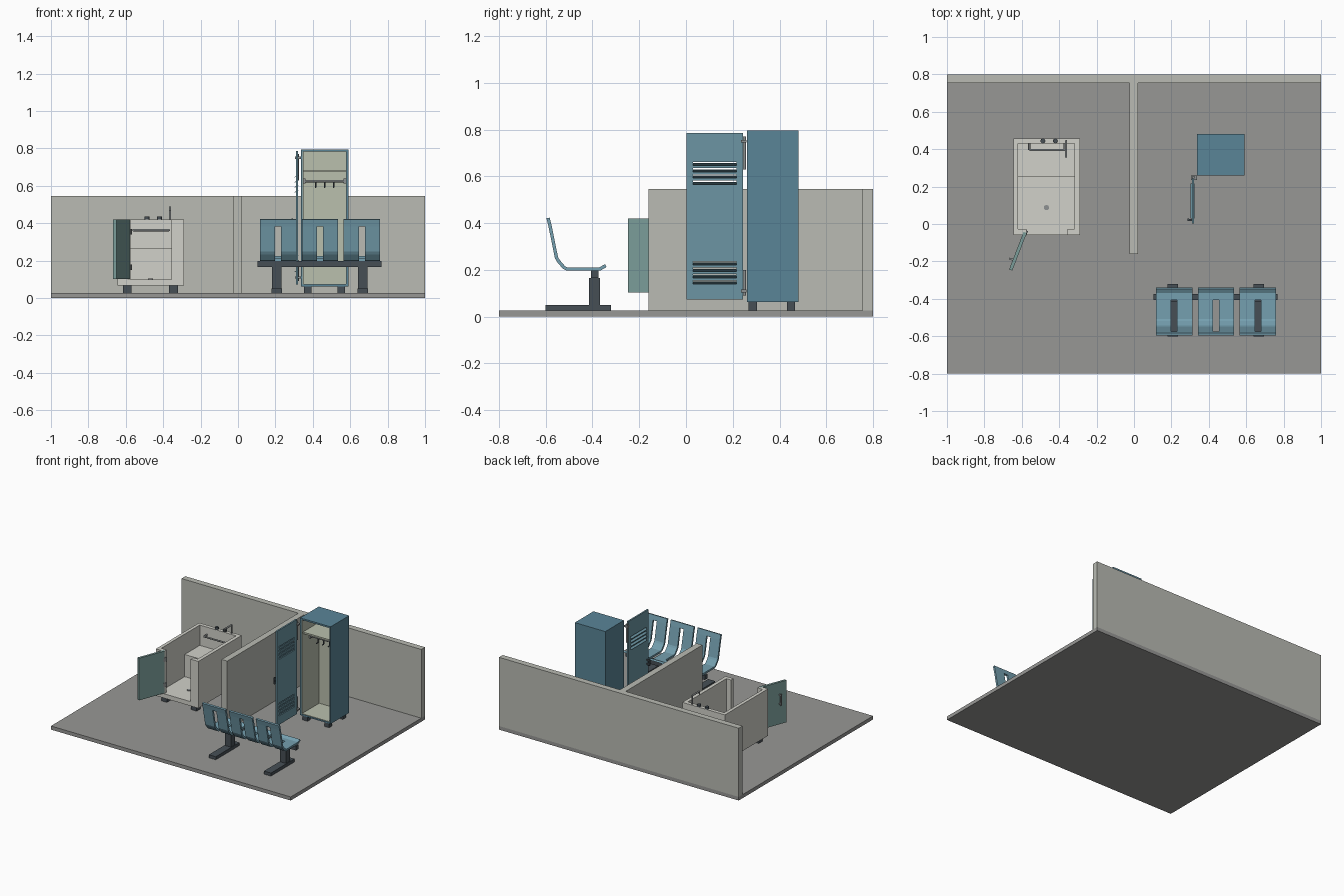
import bpy, bmesh, math
from mathutils import Vector, Matrix

if "Cube" in bpy.data.objects:
    bpy.data.objects.remove(bpy.data.objects["Cube"])


def material(name, r, g, b):
    m = bpy.data.materials.new(name)
    m.diffuse_color = (*[(c / 255) ** 2.2 for c in (r, g, b)], 1)
    m.use_nodes = True
    m.node_tree.nodes["Principled BSDF"].inputs["Base Color"].default_value = m.diffuse_color
    return m


FLOOR = material("floor_grey", 150, 150, 148)
WALL = material("wall_grey", 184, 186, 178)
TUB = material("warm_white", 208, 208, 200)
BLUE = material("locker_blue", 90, 132, 150)
PALE = material("door_blue", 108, 148, 162)
SEAT = material("seat_blue", 116, 158, 174)
GREEN = material("tub_door_green", 122, 156, 152)
LINER = material("locker_liner", 184, 190, 172)
DARK = material("dark_metal", 72, 80, 86)
STEEL = material("steel", 140, 144, 145)


def finish(name, bm, mat):
    bmesh.ops.recalc_face_normals(bm, faces=bm.faces)
    me = bpy.data.meshes.new(name)
    bm.to_mesh(me)
    bm.free()
    me.materials.append(mat)
    ob = bpy.data.objects.new(name, me)
    bpy.context.collection.objects.link(ob)
    return ob


def boxes(name, mat, *spans):
    """Each span is (x0, x1, y0, y1, z0, z1)."""
    bm = bmesh.new()
    for x0, x1, y0, y1, z0, z1 in spans:
        m = Matrix.Translation(((x0 + x1) / 2, (y0 + y1) / 2, (z0 + z1) / 2))
        m = m @ Matrix.Diagonal((x1 - x0, y1 - y0, z1 - z0, 1))
        bmesh.ops.create_cube(bm, size=1, matrix=m)
    return finish(name, bm, mat)


def prism(name, mat, plan, z0, z1):
    """Plan outline extruded upwards."""
    bm = bmesh.new()
    f = bm.faces.new([bm.verts.new((x, y, z0)) for x, y in plan])
    g = bmesh.ops.extrude_face_region(bm, geom=[f])
    bmesh.ops.translate(bm, vec=(0, 0, z1 - z0),
                        verts=[v for v in g["geom"] if isinstance(v, bmesh.types.BMVert)])
    return finish(name, bm, mat)


def rod(name, mat, r, *pts, sides=12):
    """Round bar through the points."""
    bm = bmesh.new()
    for a, b in zip(pts, pts[1:]):
        a, b = Vector(a), Vector(b)
        d = b - a
        m = Matrix.Translation((a + b) / 2) @ d.to_track_quat('Z', 'Y').to_matrix().to_4x4()
        bmesh.ops.create_cone(bm, cap_ends=True, segments=sides, radius1=r, radius2=r,
                              depth=d.length, matrix=m)
    ob = finish(name, bm, mat)
    for p in ob.data.polygons:
        p.use_smooth = len(p.vertices) == 4
    return ob


# Room
boxes("floor", FLOOR, (-1, 1, -.8, .8, 0, .027))
boxes("back_wall", WALL, (-1, 1, .755, .8, .027, .545))
boxes("partition_wall", WALL, (-.025, .022, -.16, .755, .027, .545))

# Walk-in bathtub: wall ring with a doorway, base and seat
X0, X1, Y0, Y1 = -.645, -.29, -.058, .458
prism("tub_walls", TUB, [(-.575, Y0), (X0, Y0), (X0, Y1), (X1, Y1), (X1, Y0), (-.355, Y0),
                         (-.355, -.028), (-.317, -.028), (-.317, .43), (-.62, .43),
                         (-.62, -.028), (-.575, -.028)], .1, .42)
boxes("tub_base", TUB, (X0, X1, Y0, Y1, .067, .1))
boxes("tub_seat", TUB, (-.62, -.317, .25, .43, .1, .267))
boxes("tub_feet", DARK, *[(x - .023, x + .023, y - .023, y + .023, .027, .067)
                          for x in (-.593, -.345) for y in (-.01, .41)])
rod("tub_drain", STEEL, .014, (-.468, .088, .098), (-.468, .088, .104), sides=20)

# Tub fittings
rod("tub_grab_bar", STEEL, .006, (-.56, .43, .363), (-.56, .395, .363),
    (-.37, .395, .363), (-.37, .43, .363))
for i, x in enumerate((-.487, -.42)):
    rod(f"tap_knob_{i}", DARK, .013, (x, .444, .42), (x, .444, .436), sides=16)
rod("tap_spout", STEEL, .006, (-.363, .444, .42), (-.363, .444, .485),
    (-.363, .36, .485), (-.363, .36, .465))

# Tub door, swung open
door = boxes("tub_door", GREEN, (-.009, .009, -.215, 0, .103, .42))
pull = boxes("tub_door_handle", STEEL, (-.03, -.02, -.165, -.155, .25, .335),
             (-.022, -.009, -.165, -.155, .255, .265), (-.022, -.009, -.165, -.155, .32, .33))
hinges = boxes("tub_door_hinges", STEEL, (-.012, .012, -.014, .012, .15, .18),
               (-.012, .012, -.014, .012, .34, .37))
for ob in (door, pull, hinges):
    ob.location = (-.582, -.045, 0)
    ob.rotation_euler.z = -math.radians(21)

# Locker shell with pale liner
LX0, LX1, LY0, LY1, T = .336, .59, .26, .482, .01
prism("locker_shell", BLUE, [(LX0, LY0), (LX0 + T, LY0), (LX0 + T, LY1 - T), (LX1 - T, LY1 - T),
                             (LX1 - T, LY0), (LX1, LY0), (LX1, LY1), (LX0, LY1)], .062, .795)
boxes("locker_top_and_bottom", BLUE, (LX0 + T, LX1 - T, LY0, LY1 - T, .783, .795),
      (LX0 + T, LX1 - T, LY0, LY1 - T, .062, .072))
a, b, c, d, e = LX0 + T, LX1 - T, LY0 + .004, LY1 - T, .003
boxes("locker_liner", LINER, (a, b, d - e, d, .072, .783), (a, a + e, c, d - e, .072, .783),
      (b - e, b, c, d - e, .072, .783), (a + e, b - e, c, d - e, .072, .072 + e))
boxes("locker_shelf", LINER, (a + e, b - e, .275, d - e, .674, .686))
boxes("locker_feet", DARK, *[(x - .02, x + .02, y - .018, y + .018, .027, .062)
                             for x in (.373, .553) for y in (.285, .449)])
rod("hanging_rail", STEEL, .006, (a, .36, .625), (b, .36, .625))
boxes("rail_brackets", STEEL, (a + e, a + .015, .347, .373, .612, .638),
      (b - .015, b - e, .347, .373, .612, .638))
for i, x in enumerate((.415, .463, .511)):
    rod(f"coat_hook_{i}", DARK, .004, (x, .36, .622), (x, .36, .592), (x, .342, .592), sides=8)

# Locker door: two stiles, rails around two louvre groups
DX0, DX1 = .31, .322
slots = [z0 + i * .027 for z0 in (.147, .573) for i in range(4)]
edges = [.073] + [z + s for z in slots for s in (-.008, .008)] + [.786]
boxes("locker_door", PALE, (DX0, DX1, .003, .03, .073, .786), (DX0, DX1, .216, .244, .073, .786),
      *[(DX0, DX1, .03, .216, lo, hi) for lo, hi in zip(edges[::2], edges[1::2])])
for i, z in enumerate(slots):
    ob = boxes(f"door_louvre_{i}", PALE, (-.011, .011, .03, .216, -.0015, .0015))
    ob.location = (.313, 0, z - .003)
    ob.rotation_euler.y = -math.radians(25)
boxes("locker_hinges", STEEL, *[(.305, .337, .236, .258, z - .006, z + .006)
                                for z in (.11, .75)])
rod("hinge_pin_low", STEEL, .007, (.318, .25, .09), (.318, .25, .2))
rod("hinge_pin_high", STEEL, .007, (.318, .25, .63), (.318, .25, .77))
boxes("locker_door_handle", DARK, (.286, .294, .015, .03, .375, .425),
      (.294, .31, .017, .028, .38, .39), (.294, .31, .017, .028, .41, .42))

# Bench seats: folded strip with a slot through back and seat
profile = [(-.59, .422), (-.581, .385), (-.554, .252), (-.546, .238), (-.522, .21), (-.51, .204),
           (-.405, .204), (-.368, .204), (-.343, .218)]
for i, cx in enumerate((.215, .4385, .662)):
    bm = bmesh.new()
    grid = [[bm.verts.new((cx + dx, y, z)) for dx in (-.097, -.016, .016, .097)]
            for y, z in profile]
    for r in range(len(profile) - 1):
        for k in range(3):
            if not (k == 1 and 1 <= r <= 5):
                bm.faces.new((grid[r][k], grid[r][k + 1], grid[r + 1][k + 1], grid[r + 1][k]))
    seat = finish(f"bench_seat_{i}", bm, SEAT)
    mod = seat.modifiers.new("thickness", 'SOLIDIFY')
    mod.thickness, mod.offset, mod.use_even_offset = .014, 0, True

# Bench frame
boxes("bench_beam", DARK, (.105, .768, -.407, -.374, .165, .197))
for i, x in enumerate((.207, .667)):
    boxes(f"bench_leg_{i}", DARK, (x - .025, x + .025, -.415, -.368, .05, .165))
    boxes(f"bench_foot_{i}", DARK, (x - .029, x + .029, -.602, -.32, .027, .05))
